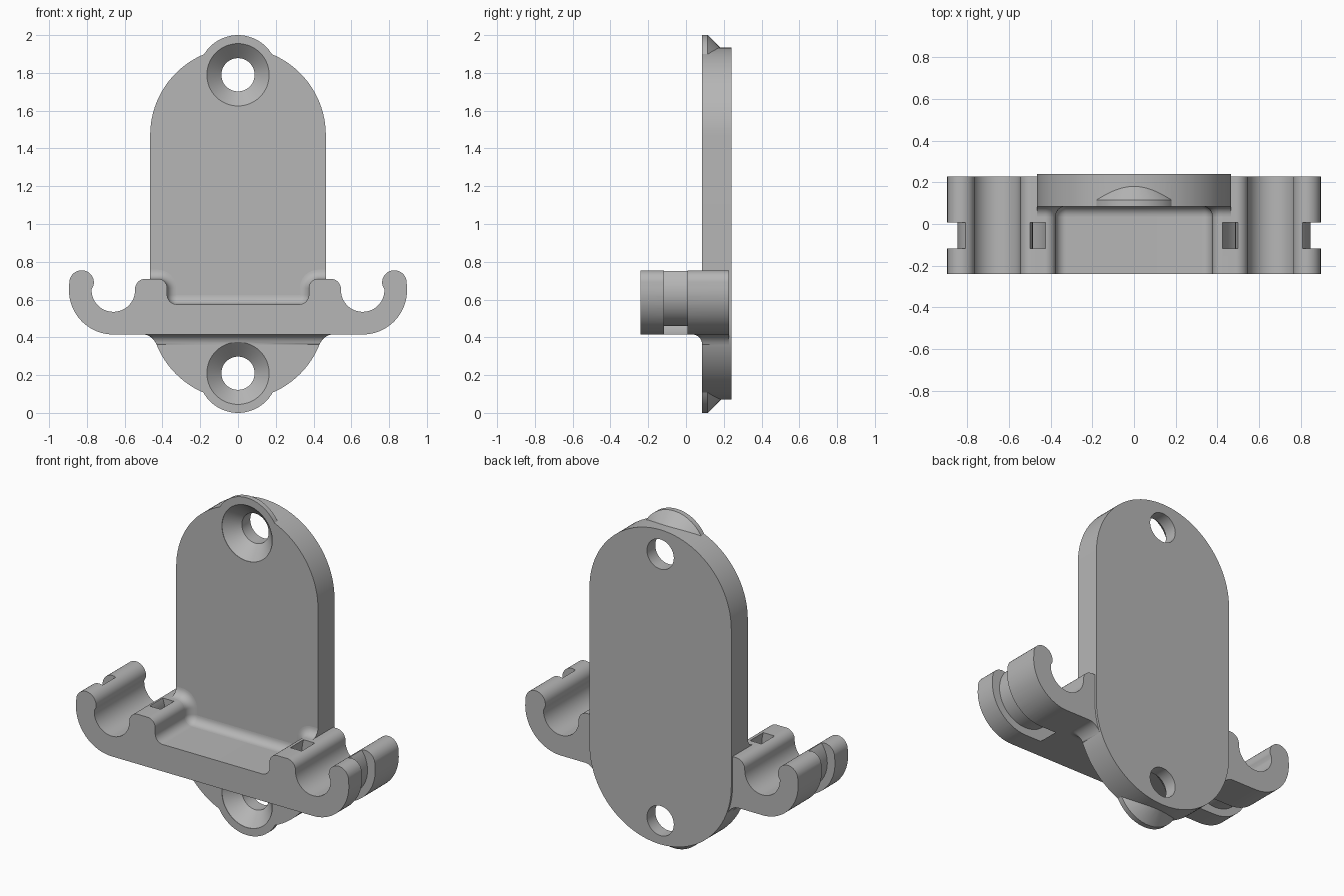
import bpy, bmesh
from math import sin, cos, radians, pi, sqrt

cube = bpy.data.objects.get("Cube")
if cube:
    bpy.data.objects.remove(cube)

grey = bpy.data.materials.new("plain grey")
grey.use_nodes = True
COLOUR = (0.47, 0.47, 0.47, 1)
grey.diffuse_color = COLOUR
grey.node_tree.nodes["Principled BSDF"].inputs["Base Color"].default_value = COLOUR

FRONT, BACK = 0.085, 0.24     # plate depth
RADIUS = 0.465                # plate half width
LOW, HIGH = 0.535, 1.47       # centres of the plate's round ends
SCREWS = (0.21, 1.79)         # screw heights


def loft(name, rings, loop=False):
    """Join rings of points into a closed solid."""
    bm = bmesh.new()
    rows = [[bm.verts.new(p) for p in ring] for ring in rings]
    n = len(rows[0])
    pairs = list(zip(rows, rows[1:]))
    if loop:
        pairs.append((rows[-1], rows[0]))
    else:
        bm.faces.new(rows[0])
        bm.faces.new(rows[-1])
    for a, b in pairs:
        for i in range(n):
            j = (i + 1) % n
            bm.faces.new((a[i], a[j], b[j], b[i]))
    bmesh.ops.recalc_face_normals(bm, faces=bm.faces)
    mesh = bpy.data.meshes.new(name)
    bm.to_mesh(mesh)
    bm.free()
    mesh.materials.append(grey)
    obj = bpy.data.objects.new(name, mesh)
    bpy.context.collection.objects.link(obj)
    return obj


def arc(cx, cz, r, start, end, n=12):
    angles = [radians(start + (end - start) * i / n) for i in range(n + 1)]
    return [(cx + r * cos(a), cz + r * sin(a)) for a in angles]


def prism(name, outline, y0, y1):
    return loft(name, [[(x, y, z) for x, z in outline] for y in (y0, y1)])


def lathe(name, cx, cz, profile, loop=False, n=64):
    """Turn (radius, y) points about an axis along y."""
    turns = [2 * pi * i / n for i in range(n)]
    return loft(name, [[(cx + r * cos(a), y, cz + r * sin(a)) for a in turns]
                       for r, y in profile], loop)


def combine(obj, tool, operation, keep=False):
    mod = obj.modifiers.new("combine", 'BOOLEAN')
    mod.operation, mod.solver, mod.object = operation, 'EXACT', tool
    bpy.context.view_layer.objects.active = obj
    bpy.ops.object.modifier_apply(modifier=mod.name)
    if not keep:
        bpy.data.objects.remove(tool)


def mirrored(half):
    """Extend a half path, starting on the centre line, to both sides."""
    return [(-x, z) for x, z in reversed(half)] + half


# Back plate with a flared boss around each screw
plate = prism("back_plate", arc(0, HIGH, RADIUS, 0, 180, 48)
              + arc(0, LOW, RADIUS, 180, 360, 48), FRONT, BACK)
for z in SCREWS:
    boss = lathe("boss", 0, z, [(0.21, FRONT), (0.21, 0.115), (0.13, 0.195)])
    combine(plate, boss, 'UNION')


# Upper edge of the bracket, offset outward by d
def tray(d):
    return ([(0.01, 0.575 + d)] + arc(0.325, 0.625, 0.05 - d, 270, 360)
            + arc(0.425, 0.66, 0.05 + d, 180, 90) + [(RADIUS, 0.71 + d)])


# Bracket with an open cradle on each side
half = (tray(0) + arc(0.49, 0.655, 0.055, 90, 5)
        + arc(0.66, 0.65, 0.115, 180, 363, 32)
        + arc(0.828, 0.69, 0.065, 195, 0, 24)
        + arc(0.66, 0.65, 0.235, 4, -90, 24))
bracket = prism("cradle_bracket", mirrored(half), -0.24, 0.228)

# Curved tie slots around the cradles
for side in (-1, 1):
    slot = lathe("slot_cutter", side * 0.665, 0.64, [
        (0.18, -0.117), (0.25, -0.117), (0.25, 0.007), (0.18, 0.007)], True)
    combine(bracket, slot, 'DIFFERENCE')

# Fillet where the bracket's upper edge meets the plate
R = 0.048
steps = [radians(90 * i / 8) for i in range(9)]
curves = [mirrored(tray(R - R * sin(a))) for a in steps] + [mirrored(tray(0))]
depths = [FRONT - R + R * cos(a) for a in steps] + [FRONT]
upper = loft("upper_fillet", [
    [(c[i][0], y, c[i][1]) for c, y in zip(curves, depths)]
    for i in range(len(curves[0]))])


# Fillet under the bracket, wrapping round the plate's sides
def skirt(d, z):
    w = sqrt(RADIUS ** 2 - (LOW - z) ** 2)
    corner = [(w + d * cos(a), FRONT - d * sin(a)) for a in steps]
    side = [(0.01, FRONT - d)] + corner[::-1] + [(w + d, 0.228)]
    return [(x, y, z) for x, y in mirrored(side)]


UNDER, R2 = 0.415, 0.052
rows = [skirt(R2 - R2 * sin(a), UNDER - R2 + R2 * cos(a)) for a in steps]
rows.append(skirt(0, UNDER))
lower = loft("lower_fillet", [list(ring) for ring in zip(*rows)])

# Countersunk screw holes
for z in SCREWS:
    hole = lathe("screw_cutter", 0, z, [
        (0.165, -0.3), (0.165, FRONT + 0.002), (0.088, 0.162), (0.088, 0.3)])
    if z < 1:
        combine(lower, hole, 'DIFFERENCE', keep=True)
    combine(plate, hole, 'DIFFERENCE')

# Smooth curves, sharp edges
bpy.ops.object.select_all(action='DESELECT')
for obj in (plate, bracket, upper, lower):
    obj.select_set(True)
bpy.context.view_layer.objects.active = plate
bpy.ops.object.shade_smooth_by_angle(angle=radians(30))
